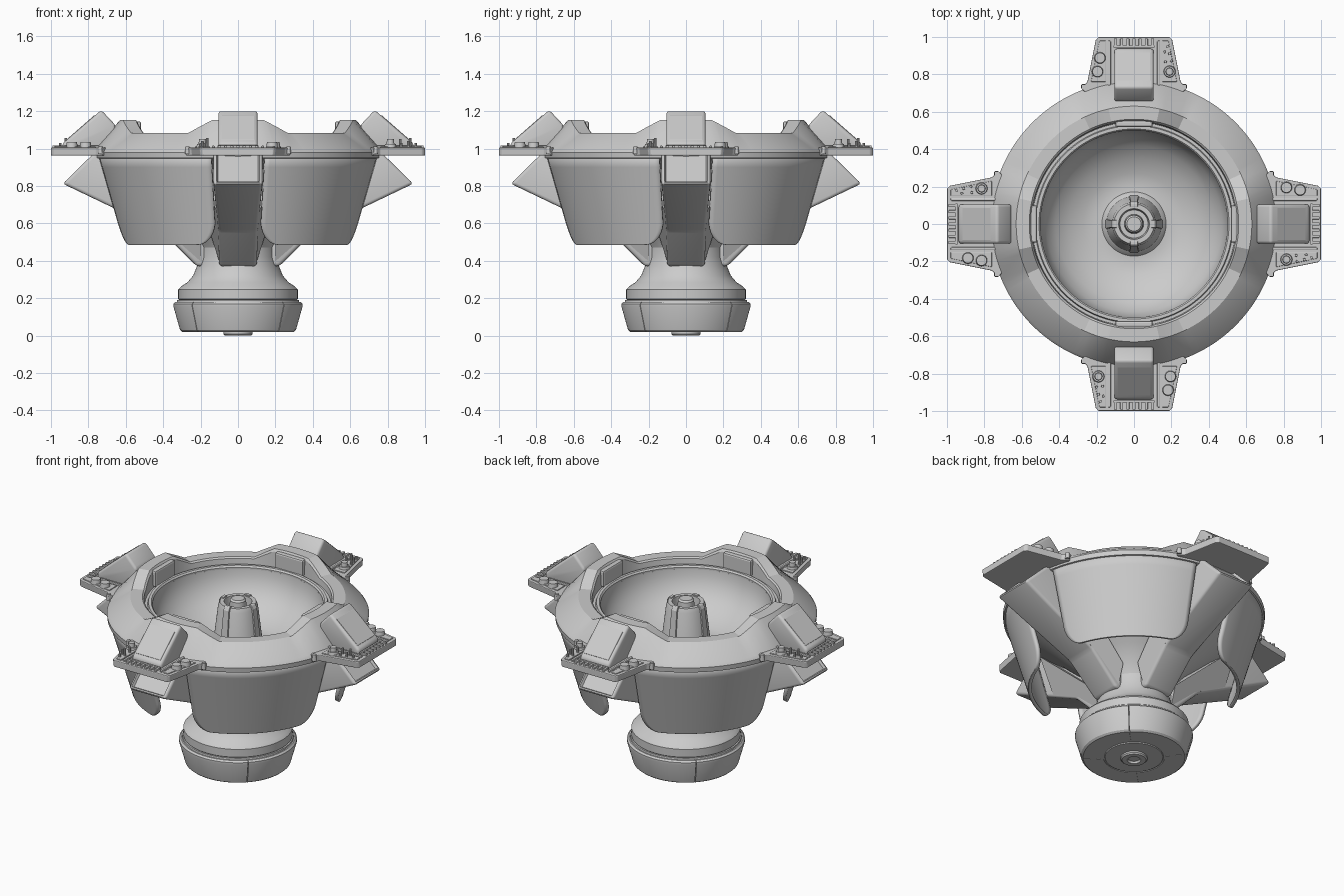
import bpy, bmesh, math
from math import sin, cos, pi, radians
from mathutils import Vector

if "Cube" in bpy.data.objects:
    bpy.data.objects.remove(bpy.data.objects["Cube"])


def finish(name, bm, bevel=0, turns=1, smooth=25):
    """Turn a bmesh into one object, or four copies turned about z."""
    bmesh.ops.remove_doubles(bm, verts=bm.verts, dist=1e-5)
    bmesh.ops.recalc_face_normals(bm, faces=bm.faces)
    me = bpy.data.meshes.new(name)
    bm.to_mesh(me)
    bm.free()
    if smooth:
        for p in me.polygons:
            p.use_smooth = True
        me.set_sharp_from_angle(angle=radians(smooth))
    obs = []
    for k in range(turns):
        ob = bpy.data.objects.new(name if turns == 1 else f"{name}_{k + 1}", me)
        bpy.context.collection.objects.link(ob)
        ob.rotation_euler.z = k * pi / 2
        if bevel:
            m = ob.modifiers.new("Bevel", "BEVEL")
            m.width, m.segments, m.limit_method = bevel, 2, "ANGLE"
        obs.append(ob)
    return obs


def lathe(name, prof, segs=96, closed=False, bump=None, a0=0, a1=360, turns=1):
    """Revolve (r, z[, bump factor]) points about z."""
    bm = bmesh.new()
    full = a1 - a0 == 360
    rows = []
    for i in range(segs if full else segs + 1):
        deg = a0 + (a1 - a0) * i / segs
        a = radians(deg)
        h = bump(deg) if bump else 0
        rows.append([bm.verts.new((p[0] * cos(a), p[0] * sin(a),
                                   p[1] + (h * p[2] if len(p) > 2 else 0))) for p in prof])
    n = len(prof)
    for i in range(segs):
        r, s = rows[i], rows[(i + 1) % len(rows)]
        for j in range(n if closed else n - 1):
            k = (j + 1) % n
            quad = [r[j], s[j], s[k], r[k]]
            if prof[j][0] == 0:
                quad = [r[j], s[k], r[k]]
            elif prof[k][0] == 0:
                quad = [r[j], s[j], r[k]]
            bm.faces.new(quad)
    if not full:
        bm.faces.new(rows[0])
        bm.faces.new(rows[-1])
    return finish(name, bm, turns=turns)


def prism(bottom, top, rounding=0):
    """Solid between two matching outlines, edges optionally rounded."""
    bm = bmesh.new()
    a = [bm.verts.new(p) for p in bottom]
    b = [bm.verts.new(p) for p in top]
    bm.faces.new(a)
    bm.faces.new(b)
    for i in range(len(a)):
        j = (i + 1) % len(a)
        bm.faces.new((a[i], a[j], b[j], b[i]))
    bmesh.ops.recalc_face_normals(bm, faces=bm.faces)
    if rounding:
        bmesh.ops.bevel(bm, geom=bm.edges[:], offset=rounding, segments=3, profile=.5,
                        affect="EDGES", clamp_overlap=True)
    return bm


def side_prism(pts, rounding=0):
    """Outline of (distance to front, z, half width), extruded across x."""
    return prism([(-w, -d, z) for d, z, w in pts], [(w, -d, z) for d, z, w in pts], rounding)


def inset_face(bm, direction, thick, depth):
    bm.normal_update()
    d = Vector(direction).normalized()
    f = max(bm.faces, key=lambda f: f.calc_area() * max(0, f.normal.dot(d)) ** 8)
    bmesh.ops.inset_region(bm, faces=[f], thickness=thick, depth=depth)


def box(name, x0, x1, y0, y1, z0, z1, bevel=0.005):
    c = [(x0, y0), (x1, y0), (x1, y1), (x0, y1)]
    finish(name, prism([(x, y, z0) for x, y in c], [(x, y, z1) for x, y in c]),
           bevel, 4, 0)


def stud(name, x, y, r, z0, z1, segs=16):
    """Small tapered round stud."""
    def ring(q, z):
        return [(x + q * cos(2 * pi * i / segs), y + q * sin(2 * pi * i / segs), z)
                for i in range(segs)]
    finish(name, prism(ring(r, z0), ring(r * .85, z1)), 0, 4)


# Foot: knob, core and four segments split on the diagonals
lathe("foot_knob", [(0, .012), (.035, .012), (.04, 0), (.07, 0), (.078, .008), (.078, .03), (0, .03)], 48)
lathe("foot_core", [(0, .024), (.29, .024), (.333, .15), (.325, .19), (0, .19)])
lathe("foot_segment", [(.18, .02), (.298, .02), (.31, .03), (.345, .155), (.345, .17), (.335, .18), (.18, .18)],
      30, True, None, 45.3, 134.7, 4)
lathe("foot_plate", [(0, .018), (.17, .018), (.175, .03), (0, .03)], 64)

# Neck flaring into the underside of the bowl
lathe("neck_and_hull", [(0, .18), (.31, .185), (.32, .195), (.32, .245), (.305, .262), (.27, .285), (.24, .32),
                        (.22, .37), (.207, .42), (.207, .47), (.235, .53), (.31, .62), (.5, .79), (.73, .965)])

# Dish and raised rim
lathe("dish", [(.525, 1.035), (.5, 1.03), (.495, .99), (.47, .92), (.42, .86), (.35, .81), (.27, .775),
               (.2, .76), (.17, .765), (0, .765)])


def rim_bump(deg):
    off = abs((deg + 45) % 90 - 45)
    return .07 * min(1, max(0, (25 - off) / 12.5))


lathe("rim", [(.5, 1.0), (.5, 1.04), (.508, 1.05), (.525, 1.05), (.53, 1.035), (.545, 1.035), (.55, 1.075, .9),
              (.56, 1.083, 1), (.63, 1.083, 1), (.755, .998, .2), (.768, .98), (.765, .95), (.68, .93)],
      144, True, rim_bump)
box("rim_block", -.1, .1, -.553, -.518, 1.04, 1.145, .01)

# Centre post with ribs
lathe("post", [(.178, .755), (.165, .775), (.148, .79), (.143, .81), (.117, 1.03), (.107, 1.055), (.082, 1.055),
               (.075, 1.0), (.052, 1.0), (.047, 1.065), (.038, 1.075), (0, 1.075)], 48)
finish("post_rib", side_prism([(.1, .79, .025), (.152, .79, .025), (.123, 1.04, .02), (.11, 1.062, .02),
                               (.09, 1.062, .02)]), .004, 4, 0)

# Skirt panels on the diagonals, lower corners rounded
bm = bmesh.new()
grid = []
zs = [.485 + .115 * (1 - cos(pi / 2 * i / 10)) for i in range(11)] + [.7, .8, .9, .97]
for z in zs:
    r = .622 + (z - .49) * .292
    gap = .125 + (.02 * (z - .6) / .37 if z > .6 else 0)
    if z < .6:
        gap += .09 * (1 - math.sqrt(max(0, 1 - ((.6 - z) / .115) ** 2)))
    a = math.asin(gap / r)
    grid.append([bm.verts.new((r * cos(t), r * sin(t), z))
                 for t in [a + (pi / 2 - 2 * a) * i / 32 for i in range(33)]])
for p, q in zip(grid, grid[1:]):
    for i in range(32):
        bm.faces.new((p[i], p[i + 1], q[i + 1], q[i]))
for ob in finish("skirt_panel", bm, 0, 4, 30):
    m = ob.modifiers.new("Solidify", "SOLIDIFY")
    m.thickness, m.offset = .022, -1

# Support arms with a recessed outer end, on flared roots
bm = side_prism([(.17, .37, .1), (.22, .37, .1), (.41, .56, .108), (.937, .812, .132),
                 (.755, .99, .132), (.6, .99, .132), (.17, .53, .1)], .018)
inset_face(bm, (0, -.7, .72), .01, -.015)
finish("arm", bm, 0, 4, 35)
finish("arm_root", side_prism([(.2, .38, .095), (.4, .565, .105), (.6, .665, .115), (.62, .9, .2), (.2, .52, .14)]),
       0, 4, 0)

# Pads
out = [(-.255, -.7), (-.285, -.725), (-.25, -.76), (-.205, -.985), (-.19, -1),
       (.19, -1), (.205, -.985), (.25, -.76), (.285, -.725), (.255, -.7)]
finish("pad", prism([(x * .98, y, .962) for x, y in out], [(x, y, 1.005) for x, y in out]), .005, 4, 0)
for s, side in ((-1, "left"), (1, "right")):
    # Raised trays, fences beside each pod, and bolts
    tray = [(s * .15, -.76), (s * .23, -.76), (s * .185, -.98), (s * .15, -.98)]
    finish(side + "_tray", prism([(x, y, .99) for x, y in tray], [(x, y, 1.011) for x, y in tray]), .003, 4, 0)
    box(side + "_fence", s * .132 - .008, s * .132 + .008, -.98, -.74, .99, 1.015)
    stud(side + "_bolt", s * .27, -.735, .014, .97, 1.01, 12)

# Pods with a thin plate on the sloping face
finish("pod", side_prism([(.655, .98, .105), (.655, 1.125, .105), (.731, 1.206, .105), (.938, 1.027, .105),
                          (.938, .975, .105)], .016), 0, 4, 35)
finish("pod_plate", side_prism([(.765, 1.165, .088), (.767, 1.179, .088), (.918, 1.047, .088), (.91, 1.035, .088)]),
       .002, 4, 0)

# Grille at the pad's outer edge
box("grille_bar", -.11, .11, -.955, -.943, .99, 1.018, .003)
for i in range(7):
    x = -.099 + i * .033
    box(f"grille_fin_{i + 1}", x - .008, x + .008, -.992, -.945, .99, 1.016, .003)

# Knobs and pins
stud("knob_inner", .195, -.815, .032, 1.0, 1.035, 24)
stud("knob_outer", .182, -.888, .032, 1.0, 1.035, 24)
stud("dome_base", -.19, -.815, .034, 1.0, 1.025, 24)
stud("dome_top", -.19, -.815, .022, 1.01, 1.05, 24)
for i, (x, y, h) in enumerate([(-.2, -.872, 1.03), (-.168, -.868, 1.05), (-.19, -.91, 1.04),
                               (-.165, -.92, 1.055), (-.18, -.95, 1.03)]):
    stud(f"pin_{i + 1}", x, y, .008, 1.0, h, 8)
